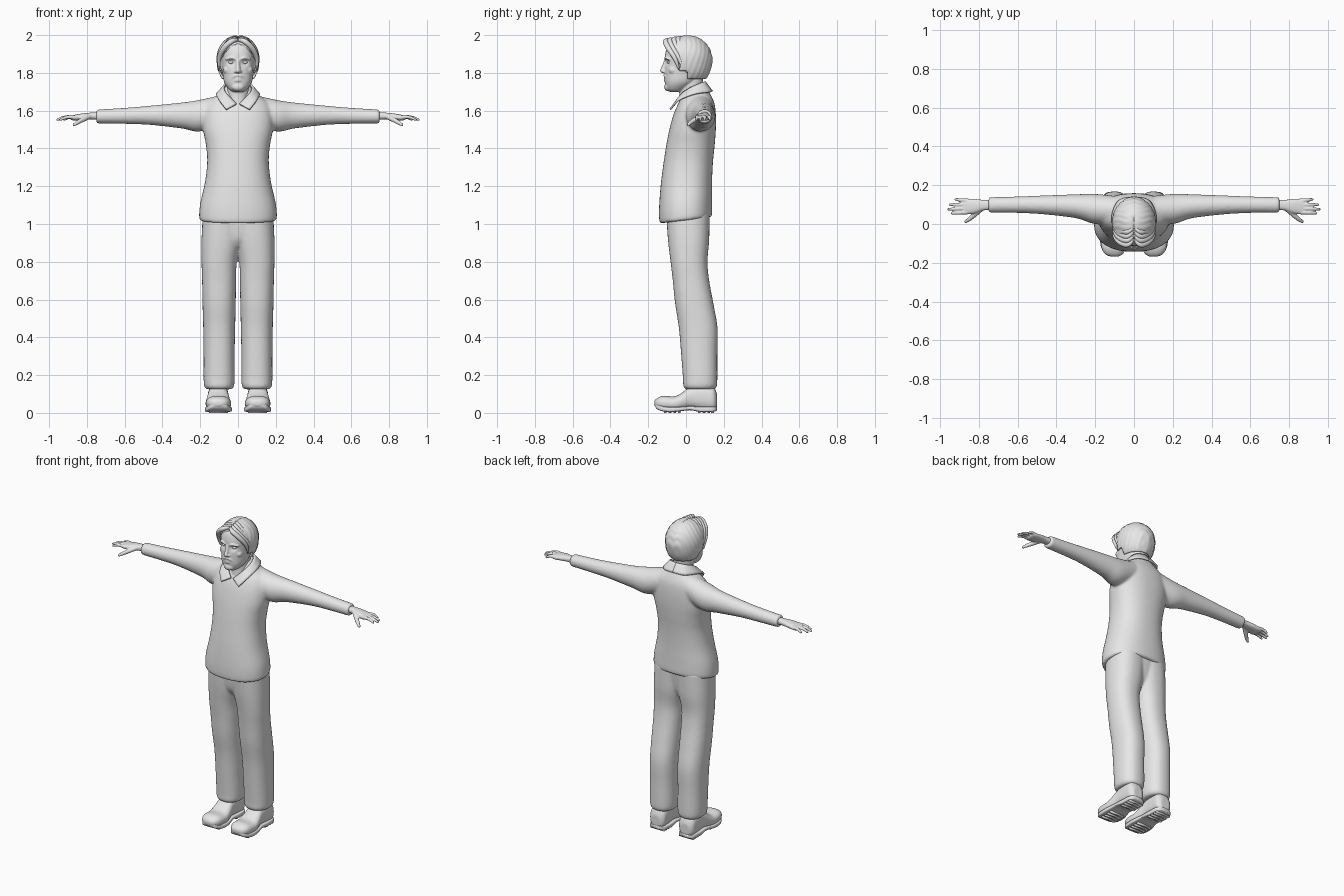
import bpy, bmesh, math
from mathutils import Vector

cube = bpy.data.objects.get("Cube")
if cube:
    bpy.data.objects.remove(cube)

grey = bpy.data.materials.new("plain grey")
grey.use_nodes = True
grey.diffuse_color = (0.8, 0.8, 0.8, 1)
grey.node_tree.nodes["Principled BSDF"].inputs["Base Color"].default_value = grey.diffuse_color


def spline(rows, n=5):
    """Catmull-Rom interpolation through rows of numbers."""
    out = []
    last = len(rows) - 1
    for i in range(last):
        before, start, end, after = (rows[max(0, min(last, i + k))] for k in (-1, 0, 1, 2))
        for step in range(n):
            t = step / n
            out.append([q + t / 2 * (r - p + t * (2 * p - 5 * q + 4 * r - s + t * (3 * (q - r) + s - p)))
                        for p, q, r, s in zip(before, start, end, after)])
    return out + [list(rows[last])]


def skin(bm, rings):
    """Join rings of points into a closed surface."""
    verts = [[bm.verts.new(p) for p in ring] for ring in rings]
    n = len(verts[0])
    for a, b in zip(verts, verts[1:]):
        for k in range(n):
            bm.faces.new((a[k], a[(k + 1) % n], b[(k + 1) % n], b[k]))
    bm.faces.new(verts[0][::-1])
    bm.faces.new(verts[-1])


def loft(bm, axis, rows, power=2.0, seg=32, side=1):
    """Rows hold a position on the axis, then the bounds of the other two axes."""
    rings = []
    for pos, a0, a1, b0, b1 in spline(rows):
        ring = []
        for k in range(seg):
            angle = math.tau * k / seg
            c, s = (math.copysign(abs(f) ** (2 / power), f) for f in (math.cos(angle), math.sin(angle)))
            p = [(a0 + a1 + c * (a1 - a0)) / 2, (b0 + b1 + s * (b1 - b0)) / 2]
            p.insert("XYZ".index(axis), pos)
            ring.append(Vector((p[0] * side, p[1], p[2])))
        rings.append(ring)
    skin(bm, rings)


def ball(bm, centre, size, seg=20):
    made = bmesh.ops.create_uvsphere(bm, u_segments=seg, v_segments=seg // 2, radius=1)["verts"]
    for v in made:
        v.co = Vector(centre) + Vector(c * s for c, s in zip(v.co, size))
    return made


def tube(bm, rows, seg=12):
    """Round-ended tube; rows hold x, y, z and radius."""
    pts = spline(rows)
    centres = [Vector(p[:3]) for p in pts]
    rings = []
    for i, centre in enumerate(centres):
        d = centres[min(i + 1, len(pts) - 1)] - centres[max(i - 1, 0)]
        u = d.cross(Vector((0.1, 0.2, 1))).normalized()
        v = d.normalized().cross(u)
        angles = [math.tau * k / seg for k in range(seg)]
        rings.append([centre + pts[i][3] * (math.cos(a) * u + math.sin(a) * v) for a in angles])
    skin(bm, rings)
    for end in (0, -1):
        ball(bm, centres[end], [pts[end][3]] * 3, seg)


def finish(name, bm, mirror=False, solid=0, voxel=0, smooth=0):
    bmesh.ops.recalc_face_normals(bm, faces=bm.faces)
    for f in bm.faces:
        f.smooth = True
    mesh = bpy.data.meshes.new(name)
    bm.to_mesh(mesh)
    bm.free()
    mesh.materials.append(grey)
    ob = bpy.data.objects.new(name, mesh)
    bpy.context.collection.objects.link(ob)
    if solid:
        m = ob.modifiers.new("Thickness", "SOLIDIFY")
        m.thickness, m.offset = solid, 0
    if voxel:
        m = ob.modifiers.new("Blend", "REMESH")
        m.mode, m.voxel_size, m.use_smooth_shade = "VOXEL", voxel, True
    if smooth:
        m = ob.modifiers.new("Soften", "SMOOTH")
        m.factor, m.iterations = 0.5, smooth
    if mirror:
        ob.modifiers.new("Mirror", "MIRROR").use_mirror_merge = False


# Jacket: torso with a sloping hem, blended with both sleeves
bm = bmesh.new()
torso = [(1.02, .2, -.136, .132), (1.04, .206, -.142, .138), (1.11, .2, -.142, .138), (1.22, .175, -.133, .138),
         (1.33, .163, -.118, .143), (1.42, .17, -.104, .152), (1.5, .185, -.088, .158), (1.58, .185, -.066, .158),
         (1.64, .165, -.04, .15), (1.69, .1, -.015, .128), (1.73, .066, .0, .105)]
loft(bm, "Z", [(z, -w, w, front, back) for z, w, front, back in torso], 2.3, 48)
for v in bm.verts:
    v.co.z += 0.12 * v.co.y * max(0, 1 - (v.co.z - 1.02) / 0.3)
sleeve = [(.06, .0, .14, 1.54, 1.69), (.2, .0, .155, 1.49, 1.658), (.3, .03, .153, 1.506, 1.643),
          (.47, .05, .147, 1.525, 1.626), (.6, .057, .142, 1.53, 1.615), (.75, .058, .138, 1.532, 1.606)]
for side in (1, -1):
    loft(bm, "X", sleeve, side=side)
finish("jacket", bm, voxel=.008, smooth=6)

# Trousers: two legs blended into the hips
bm = bmesh.new()
leg = [(.125, .035, .165, .0, .15), (.14, .022, .178, -.014, .163), (.18, .018, .182, -.016, .166),
       (.3, .018, .182, -.025, .166), (.45, .015, .184, -.038, .167), (.58, .012, .188, -.058, .145),
       (.7, .01, .19, -.07, .123), (.8, .006, .193, -.082, .114), (.92, -.02, .193, -.096, .123),
       (1.06, -.03, .186, -.105, .125)]
for side in (1, -1):
    loft(bm, "Z", leg, 2.3, side=side)
loft(bm, "Z", [(.88, -.06, .06, -.06, .08), (.93, -.14, .14, -.088, .105), (1.06, -.18, .18, -.103, .123)], 2.4)
finish("trousers", bm, voxel=.008, smooth=4)

# Shoes: rounded uppers on flat soles with treads
bm = bmesh.new()
loft(bm, "Y", [(-.168, .08, .12, .04, .062), (-.155, .058, .15, .025, .077), (-.12, .04, .168, .014, .09),
               (-.06, .036, .172, .01, .088), (-.02, .042, .168, .015, .108), (.03, .05, .16, .02, .145),
               (.1, .05, .16, .01, .155), (.145, .052, .157, .008, .14), (.164, .075, .135, .025, .1)], 2.4)
finish("shoes", bm, mirror=True, voxel=.006, smooth=2)
bm = bmesh.new()
loft(bm, "Y", [(-.164, .075, .13, .035, .05), (-.15, .055, .153, .018, .045), (-.11, .036, .172, .006, .034),
               (-.05, .032, .175, .006, .032), (.02, .046, .164, .014, .036), (.08, .044, .164, .004, .034),
               (.145, .05, .158, .006, .034), (.164, .075, .135, .012, .034)], 6)
finish("shoe_soles", bm, mirror=True)
bm = bmesh.new()
for y in (-.11, -.085, -.06, -.035, .07, .095, .12, .14):
    tread = bmesh.ops.create_cube(bm, size=1)["verts"]
    for v in tread:
        v.co = Vector((.104 + v.co.x * .1, y + v.co.y * .014, .006 + v.co.z * .012))
finish("sole_treads", bm, mirror=True)

# Hands: palm, four spread fingers and a drooping thumb
bm = bmesh.new()
loft(bm, "X", [(.72, .072, .124, 1.55, 1.594), (.775, .07, .124, 1.553, 1.59), (.82, .055, .129, 1.55, 1.586),
               (.865, .05, .131, 1.547, 1.578), (.885, .056, .128, 1.552, 1.574)], 2.4)
for base, tip, reach in ((.06, .055, .945), (.08, .076, .962), (.1, .1, .954), (.12, .127, .925)):
    mid = (reach + .86) / 2
    tube(bm, [(.86, base, 1.565, .011), (mid, (base + tip) / 2, 1.566, .0095), (reach - .006, tip, 1.553, .007)])
tube(bm, [(.79, .075, 1.568, .013), (.825, .045, 1.551, .013), (.85, .024, 1.537, .011), (.868, .012, 1.525, .008)])
finish("hands", bm, mirror=True, voxel=.004, smooth=3)

# Head: skull with sunken eye sockets, blended with neck, nose, brows, lips and ears
bm = bmesh.new()
skull = [(1.7, .03, -.088, -.03), (1.715, .05, -.103, .0), (1.75, .073, -.111, .05), (1.8, .082, -.112, .09),
         (1.85, .087, -.111, .112), (1.9, .09, -.11, .12), (1.95, .08, -.092, .105), (1.98, .045, -.05, .07)]
loft(bm, "Z", [(z, -w, w, front, back) for z, w, front, back in skull], 2.3, 64)
for v in bm.verts:
    if v.co.y < -.04:
        gap = (abs(v.co.x) - .036) ** 2 + (v.co.z - 1.856) ** 2
        v.co.y += .015 * math.exp(-gap / .0003)
loft(bm, "Z", [(1.6, -.07, .07, -.045, .1), (1.68, -.06, .06, -.035, .092), (1.78, -.058, .058, -.04, .09)])
tube(bm, [(0, -.105, 1.868, .01), (0, -.115, 1.84, .01), (0, -.125, 1.812, .013)])
for side in (1, -1):
    ball(bm, (side * .012, -.115, 1.807), (.009, .011, .008))
    tube(bm, [(side * .014, -.108, 1.873, .006), (side * .036, -.107, 1.88, .007), (side * .062, -.09, 1.872, .006)])
    tube(bm, [(0, -.115, 1.788, .006), (side * .018, -.112, 1.784, .006), (side * .034, -.101, 1.768, .005)])
    ball(bm, (side * .09, .01, 1.835), (.012, .022, .034))
    ball(bm, (side * .058, -.066, 1.815), (.02, .026, .022))
for z, depth in ((1.772, .005), (1.76, .006)):
    tube(bm, [(-.022, -.107, z, .004), (0, -.113, z, depth), (.022, -.107, z, .004)])
ball(bm, (0, -.096, 1.725), (.034, .02, .022))
finish("head", bm, voxel=.0045, smooth=2)

# Eyes
bm = bmesh.new()
ball(bm, (.036, -.087, 1.856), (.015, .013, .009))
finish("eyes", bm, mirror=True)

# Hair: grooved cap with a centre parting, open at the face and neck
bm = bmesh.new()
for v in ball(bm, (0, 0, 0), (1, 1, 1), 96):
    d = v.co.copy()
    flat = math.hypot(d.x, d.y)
    if d.z < 0 and flat > .01:
        d.x, d.y = (c * flat ** -.45 for c in (d.x, d.y))
    groove = math.sin(26 * d.y - 9 * d.z + 3 * math.sin(5 * abs(d.x)))
    parting = math.exp(-(d.x / .07) ** 2) * max(0, d.z) * (d.y < .2)
    d *= 1 + .018 * groove * flat - .06 * parting
    v.co = Vector((d.x * .107, .007 + d.y * .126, 1.872 + d.z * .122))
cut = []
for f in bm.faces:
    x, y, z = f.calc_center_median()
    face_gap = y < -.035 and z < 1.95 - 9 * x * x
    side_gap = y < .01 and z < 1.81
    if face_gap or side_gap or z < 1.77:
        cut.append(f)
bmesh.ops.delete(bm, geom=cut, context="FACES")
finish("hair", bm, solid=.012, smooth=2)

# Fringe locks sweeping from the parting down past the temples
bm = bmesh.new()
for k in range(4):
    back = .022 * k
    tube(bm, [(.006, -.085 + back, 1.974 + .004 * k, .009), (.035, -.108 + back, 1.967 + .004 * k, .014),
              (.075, -.092 + back, 1.93, .015), (.099, -.06 + back, 1.88, .012), (.1, -.038 + back, 1.822, .005)])
finish("fringe_locks", bm, mirror=True, smooth=1)

# Shirt collar: folded band around the neck ending in two points
bm = bmesh.new()
top = [(0, .1, 1.752), (.05, .087, 1.748), (.074, .04, 1.728), (.06, -.02, 1.69), (.008, -.06, 1.635)]
bottom = [(0, .138, 1.702), (.075, .122, 1.698), (.112, .045, 1.688), (.1, -.04, 1.655), (.062, -.084, 1.606)]
grid = []
for a, b in zip(spline(top), spline(bottom)):
    grid.append([bm.verts.new(Vector(a).lerp(Vector(b), t / 4)) for t in range(5)])
for a, b in zip(grid, grid[1:]):
    for k in range(4):
        bm.faces.new((a[k], a[k + 1], b[k + 1], b[k]))
finish("shirt_collar", bm, mirror=True, solid=.01)
